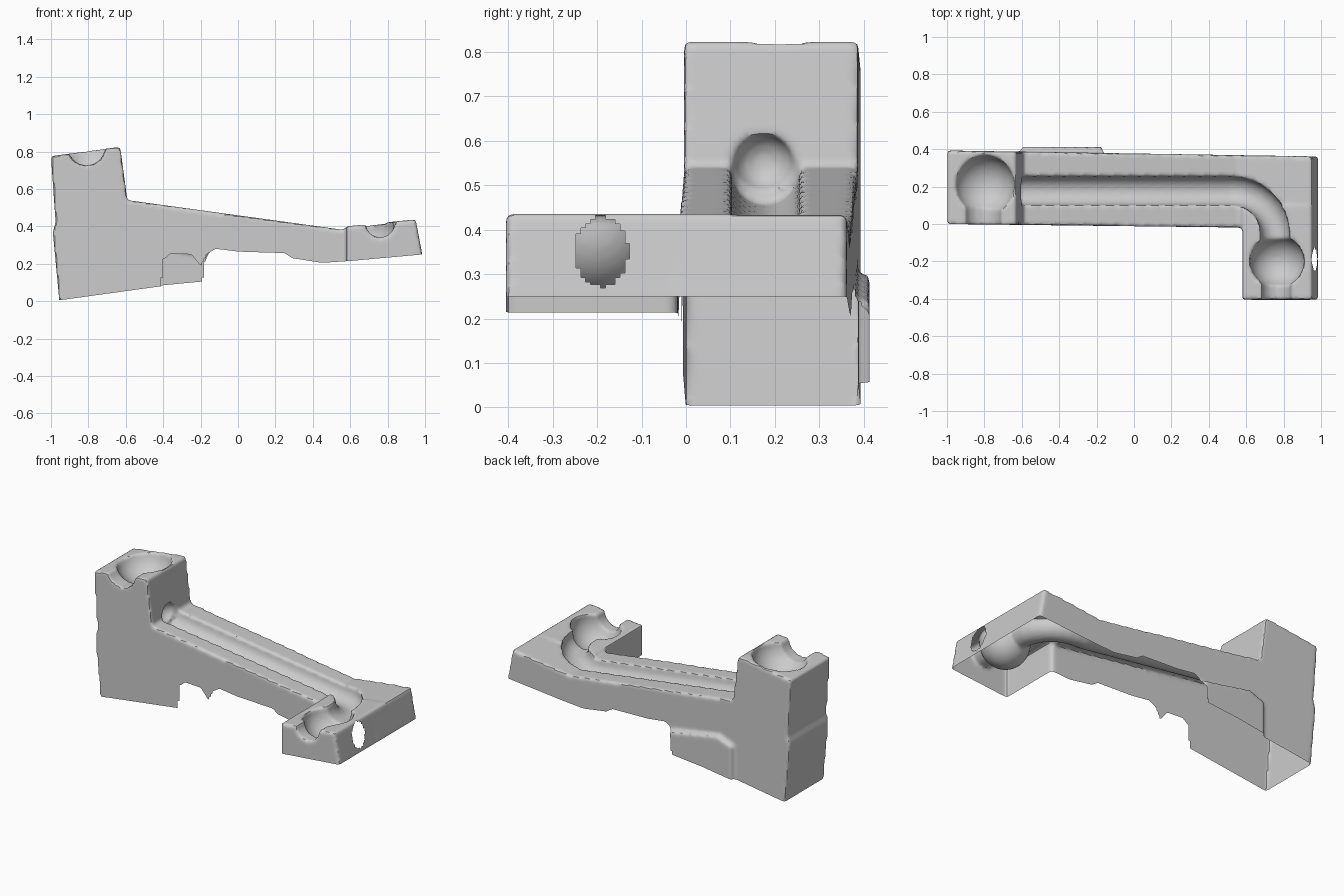
import bpy, bmesh
from math import pi, cos, sin

if "Cube" in bpy.data.objects:
    bpy.data.objects.remove(bpy.data.objects["Cube"])


def lerp_table(table, x):
    for (x0, z0), (x1, z1) in zip(table, table[1:]):
        if x <= x1:
            t = max(0.0, (x - x0) / (x1 - x0))
            return z0 + (z1 - z0) * t
    return table[-1][1]


def extrude(name, profile, y_front, y_back):
    """Prism from an xz profile; the y limits may vary with x."""
    bm = bmesh.new()
    front = [bm.verts.new((x, y_front(x), z)) for x, z in profile]
    back = [bm.verts.new((x, y_back(x), z)) for x, z in profile]
    bm.faces.new(front)
    bm.faces.new(back[::-1])
    n = len(profile)
    for i in range(n):
        j = (i + 1) % n
        bm.faces.new((front[i], back[i], back[j], front[j]))
    bmesh.ops.recalc_face_normals(bm, faces=bm.faces)
    bmesh.ops.triangulate(bm, faces=bm.faces)
    me = bpy.data.meshes.new(name)
    bm.to_mesh(me)
    bm.free()
    ob = bpy.data.objects.new(name, me)
    bpy.context.collection.objects.link(ob)
    return ob


def ball(name, loc, radii):
    bpy.ops.mesh.primitive_uv_sphere_add(segments=32, ring_count=16, location=loc)
    ob = bpy.context.object
    ob.name, ob.scale = name, radii
    return ob


def tube(name, points, radius):
    cu = bpy.data.curves.new(name, 'CURVE')
    cu.dimensions = '3D'
    cu.bevel_depth, cu.bevel_resolution, cu.use_fill_caps = radius, 6, True
    sp = cu.splines.new('POLY')
    sp.points.add(len(points) - 1)
    for p, co in zip(sp.points, points):
        p.co = (*co, 1)
    ob = bpy.data.objects.new(name, cu)
    bpy.context.collection.objects.link(ob)
    select(ob)
    bpy.ops.object.convert(target='MESH')
    ob = bpy.context.object
    bm = bmesh.new()
    bm.from_mesh(ob.data)
    bmesh.ops.remove_doubles(bm, verts=bm.verts, dist=1e-5)
    bmesh.ops.recalc_face_normals(bm, faces=bm.faces)
    bm.to_mesh(ob.data)
    bm.free()
    return ob


def select(ob):
    bpy.ops.object.select_all(action='DESELECT')
    ob.select_set(True)
    bpy.context.view_layer.objects.active = ob


def combine(ob, other, op):
    select(ob)
    m = ob.modifiers.new(op, 'BOOLEAN')
    m.operation, m.object, m.solver = op, other, 'EXACT'
    bpy.ops.object.modifier_apply(modifier=m.name)
    bpy.data.objects.remove(other, do_unlink=True)


# tower and sloping ramp, running below the floor so the base can be trimmed open
body = extrude("marble_track",
               [(-0.95, -0.2), (-0.955, 0.0), (-0.99, 0.37), (-0.975, 0.42), (-1.0, 0.775),
                (-0.63, 0.825), (-0.592, 0.54), (0.55, 0.383), (0.95, 0.435),
                (0.985, 0.25), (0.99, -0.2)],
               lambda x: -0.012 * (x + 1), lambda x: 0.393 - 0.016 * (x + 1))

# catch block at the low end and thin flap behind the tower
catch = extrude("catch_block", [(0.58, -0.2), (0.58, 0.4), (0.95, 0.437), (0.984, 0.25), (0.989, -0.2)],
                lambda x: -0.405, lambda x: 0.1)
flap = extrude("rear_flap", [(-0.6, -0.2), (-0.6, 0.26), (-0.5, 0.3), (-0.17, 0.24), (-0.17, -0.2)],
               lambda x: 0.3, lambda x: 0.413)
combine(body, catch, 'UNION')
combine(body, flap, 'UNION')

# channel: straight run, quarter bend, then into the catch cup
path = [(-0.61, 0.178, 0.532), (0.52, 0.178, 0.377)]
for i in range(1, 9):
    a = pi / 2 * (1 - i / 8)
    path.append((0.52 + 0.235 * cos(a), -0.05 + 0.228 * sin(a), 0.377 + 0.003 * i))
path.append((0.76, -0.2, 0.405))
combine(body, tube("channel", path, 0.077), 'DIFFERENCE')

# cups, their front outlets and the shallow dimple in the tower
combine(body, ball("catch_cup", (0.765, -0.2, 0.40), (0.145, 0.14, 0.15)), 'DIFFERENCE')
combine(body, tube("catch_outlet", [(0.76, -0.2, 0.42), (0.76, -0.5, 0.42)], 0.08), 'DIFFERENCE')
combine(body, ball("tower_cup", (-0.8, 0.21, 0.82), (0.16, 0.16, 0.15)), 'DIFFERENCE')
combine(body, tube("tower_outlet", [(-0.81, 0.2, 0.825), (-0.81, -0.1, 0.825)], 0.1), 'DIFFERENCE')
combine(body, ball("dimple", (-0.605, 0.175, 0.55), (0.06, 0.065, 0.065)), 'DIFFERENCE')

# soften into the worn, scanned surface
select(body)
m = body.modifiers.new("Remesh", 'REMESH')
m.mode, m.voxel_size = 'VOXEL', 0.011
bpy.ops.object.modifier_apply(modifier=m.name)
m = body.modifiers.new("Smooth", 'SMOOTH')
m.factor, m.iterations = 0.5, 3
bpy.ops.object.modifier_apply(modifier=m.name)

# ragged lower rim: front skirt stops earlier than the rear one
right_rim = [(-0.12, 0.28), (0.0, 0.265), (0.25, 0.257), (0.29, 0.23), (0.45, 0.205), (0.6, 0.215), (0.99, 0.25)]
front_rim = [(-0.96, 0.004), (-0.41, 0.08), (-0.4, 0.22), (-0.36, 0.255), (-0.25, 0.25), (-0.2, 0.19), (-0.17, 0.25)] + right_rim
rear_rim = [(-0.96, 0.004), (-0.4, 0.085), (-0.19, 0.105), (-0.18, 0.2), (-0.155, 0.26)] + right_rim


def rim(co):
    return lerp_table(front_rim if co.y < 0.2 else rear_rim, co.x)


def drop(co):
    hole = co.x > 0.93 and ((co.y + 0.19) / 0.06) ** 2 + ((co.z - 0.35) / 0.078) ** 2 < 1
    return hole or co.z < rim(co)


bm = bmesh.new()
bm.from_mesh(body.data)
bmesh.ops.delete(bm, geom=[f for f in bm.faces if drop(f.calc_center_median())], context='FACES')
for v in bm.verts:
    if v.is_boundary and abs(v.co.z - rim(v.co)) < 0.012:
        v.co.z = rim(v.co)
bm.to_mesh(body.data)
bm.free()
body.data.update()
select(body)
bpy.ops.object.shade_smooth_by_angle(angle=0.7)
